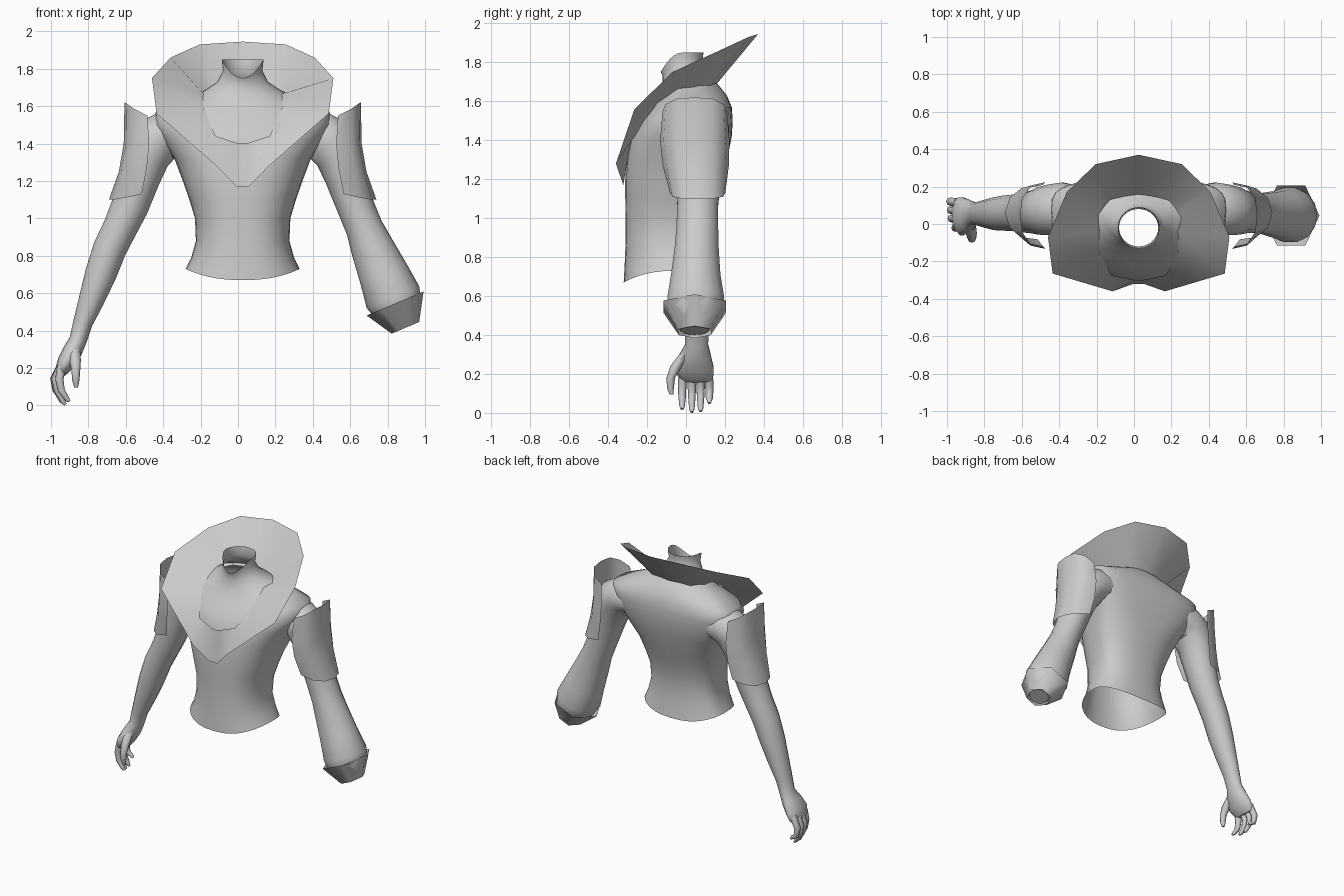
import bpy, bmesh, math
from mathutils import Vector

CX = 0.025  # symmetry plane of the body

mat = bpy.data.materials.new("light_grey")
mat.diffuse_color = (0.6, 0.6, 0.6, 1)


def loft(name, rings, closed=True, cap_end=False, angle=50, recalc=True):
    """Skin a list of equal-length point rows."""
    bm = bmesh.new()
    rows = [[bm.verts.new(p) for p in ring] for ring in rings]
    n = len(rows[0])
    for a, b in zip(rows, rows[1:]):
        for i in range(n if closed else n - 1):
            j = (i + 1) % n
            bm.faces.new((a[i], a[j], b[j], b[i]))
    if cap_end:
        bm.faces.new(rows[-1])
    if recalc:
        bmesh.ops.recalc_face_normals(bm, faces=bm.faces[:])
    me = bpy.data.meshes.new(name)
    bm.to_mesh(me)
    bm.free()
    me.materials.append(mat)
    ob = bpy.data.objects.new(name, me)
    bpy.context.collection.objects.link(ob)
    bpy.ops.object.select_all(action='DESELECT')
    ob.select_set(True)
    bpy.context.view_layer.objects.active = ob
    bpy.ops.object.shade_smooth_by_angle(angle=math.radians(angle))
    return ob


def tube(name, path, side, n=14, cap=False, angle=50):
    """Elliptic tube along (offset, y, z, radius, y radius) stations."""
    pts = [Vector((CX + side * u, y, z)) for u, y, z, _, _ in path]
    rings = []
    for i, p in enumerate(pts):
        t = pts[min(i + 1, len(pts) - 1)] - pts[max(i - 1, 0)]
        t.y = 0
        nrm = Vector((0, 1, 0)).cross(t.normalized())
        r, ry = path[i][3:]
        rings.append([p + nrm * r * math.cos(a) + Vector((0, ry * math.sin(a), 0))
                      for a in (2 * math.pi * k / n for k in range(n))])
    return loft(name, rings, cap_end=cap, angle=angle)


# Torso and neck: z, half width, front y, side y, back y, front dz, back dz
stations = [
    (0.73, .305, -.320, -.05, .135, -.06, -.05),
    (0.79, .275, -.315, -.04, .12, -.03, -.02),
    (0.88, .250, -.310, -.04, .11, 0, 0),
    (1.00, .255, -.310, -.03, .12, 0, 0),
    (1.10, .285, -.312, -.02, .15, 0, 0),
    (1.20, .320, -.312, .00, .18, 0, 0),
    (1.32, .365, -.302, .03, .215, 0, 0),
    (1.42, .430, -.280, .06, .235, 0, 0),
    (1.50, .475, -.235, .07, .24, 0, 0),
    (1.57, .465, -.175, .08, .235, 0, 0),
    (1.63, .335, -.140, .08, .21, 0, 0),
    (1.68, .210, -.125, .05, .17, -.01, 0),
    (1.73, .135, -.120, .00, .11, -.03, 0),
    (1.79, .105, -.120, -.02, .08, -.06, 0),
    (1.85, .112, -.130, -.02, .09, -.10, 0)]
N = 32
rings = []
for z, w, yf, yc, yb, df, db in stations:
    ring = []
    for k in range(N):
        a = 2 * math.pi * k / N
        c, s = math.cos(a), math.sin(a)
        # squarer across the shoulder blades, round at the neck
        e = 1.0 if z > 1.6 else 2 / 3.2 if s > 0 and z > 1.3 else 2 / 2.4
        x = math.copysign(abs(c) ** e, c) * w
        d = abs(s) ** e
        y = yc + d * ((yb - yc) if s > 0 else (yf - yc))
        ring.append((CX + x, y, z + s * s * (db if s > 0 else df)))
    rings.append(ring)
loft("torso", rings, angle=70)

# Wide standing collar: half outlines from the back round to the front
outer = [(0, .37, 1.945), (.23, .32, 1.93), (.385, .17, 1.86), (.485, -.07, 1.75),
         (.46, -.265, 1.56), (.14, -.36, 1.28), (.033, -.322, 1.17)]
inner = [(0, .15, 1.68), (.15, .12, 1.67), (.20, .05, 1.665), (.21, -.04, 1.665),
         (.21, -.15, 1.59), (.145, -.275, 1.44), (.02, -.300, 1.40)]


def both_sides(half):
    right = [(CX + x, y, z) for x, y, z in half]
    left = [(CX - x, y, z) for x, y, z in half[:0:-1]]
    return right + left


loft("collar", [both_sides(inner), both_sides(outer)], angle=120)

# Arms: shared upper arm, bare forearm on one side, flared sleeve on the other
upper = [(.33, .09, 1.45, .10, .12), (.41, .085, 1.45, .125, .14),
         (.47, .075, 1.41, .14, .138), (.515, .07, 1.33, .125, .13),
         (.55, .065, 1.22, .11, .118), (.605, .06, 1.06, .10, .107)]
forearm = [(.655, .06, .95, .092, .10), (.71, .058, .84, .09, .096),
           (.76, .055, .70, .084, .09), (.81, .055, .56, .068, .077),
           (.855, .055, .44, .052, .064), (.88, .055, .35, .047, .060),
           (.91, .045, .29, .052, .085), (.945, .04, .23, .047, .105),
           (.965, .05, .19, .038, .092), (.975, .05, .165, .022, .075)]
sleeve = [(.65, .058, .95, .10, .11), (.69, .055, .85, .115, .115),
          (.755, .05, .70, .135, .13), (.803, .05, .58, .152, .15),
          (.83, .047, .52, .135, .145), (.868, .045, .425, .065, .075)]
tube("bare_arm", upper + forearm, -1, cap=True)
tube("sleeved_arm", upper + sleeve, 1, cap=True)

# Fingers and thumb
for i, (y, tip, out) in enumerate([(-.02, .02, -.02), (.03, .004, 0),
                                   (.075, .008, .005), (.12, .05, .008)]):
    tube(f"finger_{i + 1}", [(.968, y * .9 + .005, .215, .024, .024),
                             (1.0 + out, y, .14, .022, .022),
                             (.99 + out, y, .08, .019, .019),
                             (.96 + out, y, tip + .015, .014, .014),
                             (.947 + out, y, tip, .007, .008)], -1, n=8, cap=True)
tube("thumb", [(.90, -.005, .30, .03, .03), (.895, -.05, .24, .03, .03),
               (.892, -.078, .18, .023, .022), (.892, -.08, .13, .019, .018),
               (.89, -.075, .095, .010, .010)], -1, n=8, cap=True)

# Hexagonal cuff around the sleeve end, open at both ends
tube("cuff", [(.815, .045, .545, .165, .185), (.87, .045, .415, .08, .095)],
     1, n=6, angle=65)

# Curved shoulder plates: centre y and half section from edge to middle, mirrored in y
plate_rows = [
    (.045, [(.510, .165, 1.55), (.580, .150, 1.585), (.622, .090, 1.615), (.632, 0, 1.62)]),
    (.045, [(.500, .178, 1.40), (.580, .160, 1.40), (.625, .095, 1.40), (.636, 0, 1.40)]),
    (.050, [(.512, .170, 1.27), (.597, .150, 1.26), (.648, .090, 1.255), (.662, 0, 1.25)]),
    (.060, [(.540, .142, 1.13), (.630, .130, 1.11), (.690, .080, 1.10), (.715, 0, 1.10)])]
for side, label in ((-1, "left"), (1, "right")):
    rows = []
    for cy, half in plate_rows:
        front = [(CX + side * u, cy - d, z) for u, d, z in half]
        back = [(CX + side * u, cy + d, z) for u, d, z in half[-2::-1]]
        row = front + back
        rows.append(row if side < 0 else row[::-1])
    loft(f"{label}_shoulder_plate", rows, closed=False, recalc=False)
